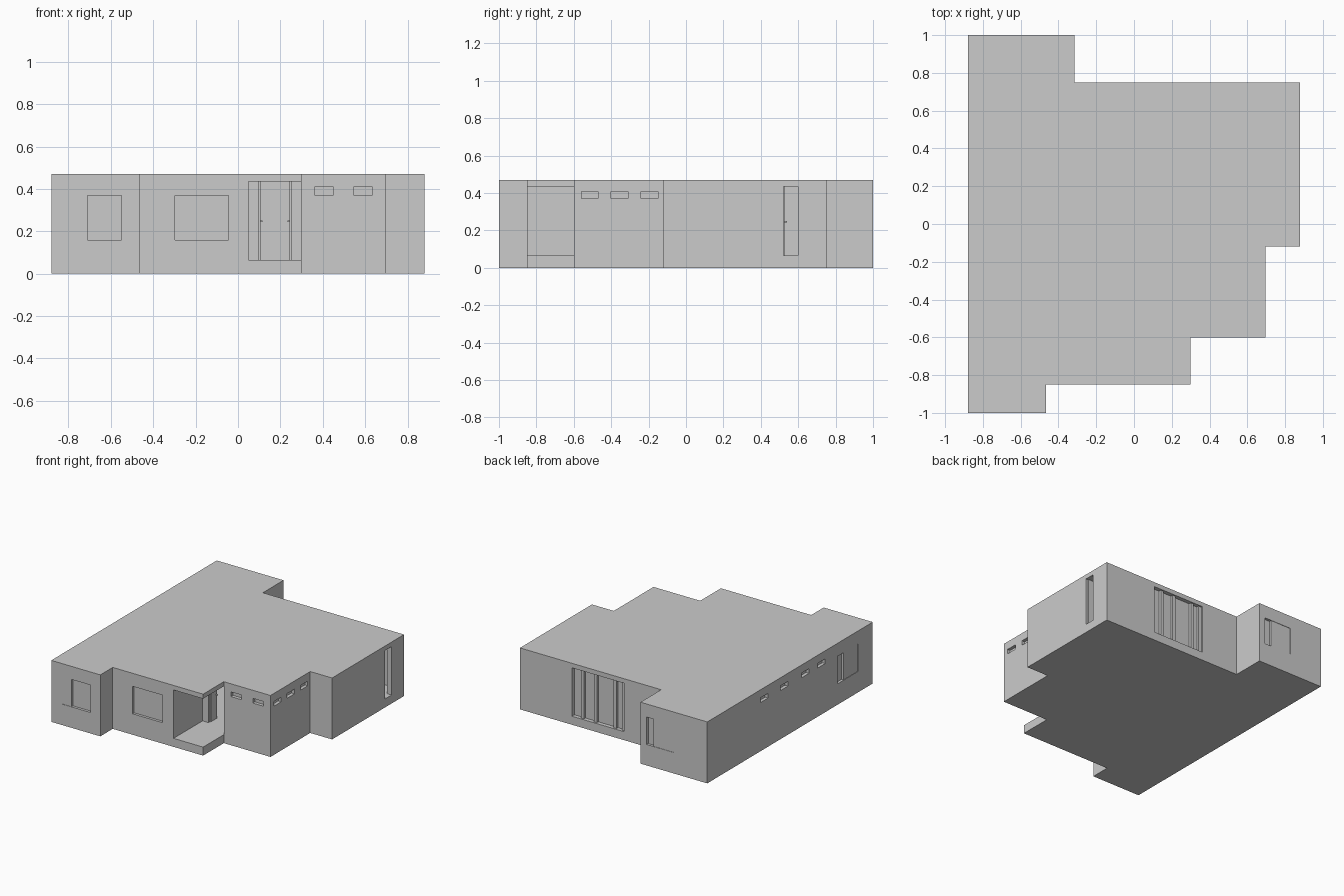
import bpy, bmesh

if "Cube" in bpy.data.objects:
    bpy.data.objects.remove(bpy.data.objects["Cube"])

H, FLOOR, CEIL = 0.47, 0.065, 0.435


def prism(name, pts, z0, z1):
    """Extrude a plan outline from z0 to z1."""
    bm = bmesh.new()
    face = bm.faces.new([bm.verts.new((x, y, z0)) for x, y in pts])
    ext = bmesh.ops.extrude_face_region(bm, geom=[face])["geom"]
    bmesh.ops.translate(bm, vec=(0, 0, z1 - z0),
                        verts=[v for v in ext if isinstance(v, bmesh.types.BMVert)])
    bmesh.ops.recalc_face_normals(bm, faces=bm.faces)
    mesh = bpy.data.meshes.new(name)
    bm.to_mesh(mesh)
    bm.free()
    ob = bpy.data.objects.new(name, mesh)
    bpy.context.collection.objects.link(ob)
    return ob


def box(name, x0, x1, y0, y1, z0, z1):
    return prism(name, [(x0, y0), (x1, y0), (x1, y1), (x0, y1)], z0, z1)


# House shell
house = prism("house_shell", [
    (-0.88, -1), (-0.465, -1), (-0.465, -0.85), (0.30, -0.85), (0.30, -0.60),
    (0.695, -0.60), (0.695, -0.12), (0.88, -0.12), (0.88, 0.75),
    (-0.315, 0.75), (-0.315, 1), (-0.88, 1)], 0, H)


def cut(ob):
    ob.hide_render = True
    mod = house.modifiers.new("cut", "BOOLEAN")
    mod.operation, mod.solver, mod.object = "DIFFERENCE", "EXACT", ob


def wall_box(name, wall, a0, a1, z0, z1, near, far):
    """Box on a wall (axis, plane, inward sign), from depth near to depth far."""
    axis, plane, inward = wall
    d = sorted((plane + inward * near, plane + inward * far))
    if axis == "y":
        return box(name, a0, a1, d[0], d[1], z0, z1)
    return box(name, d[0], d[1], a0, a1, z0, z1)


# Hollow interior and corner porch
cut(prism("room_cutter", [
    (-0.84, -0.96), (-0.505, -0.96), (-0.505, -0.81), (0.01, -0.81), (0.01, -0.46),
    (0.34, -0.46), (0.34, -0.56), (0.655, -0.56), (0.655, -0.08), (0.84, -0.08),
    (0.84, 0.71), (-0.355, 0.71), (-0.355, 0.96), (-0.84, 0.96)], FLOOR, CEIL))
cut(prism("porch_cutter", [(0.05, -0.9), (0.4, -0.9), (0.30, -0.60),
                           (0.30, -0.50), (0.05, -0.50)], FLOOR, CEIL))

# Door openings: entrance, side door, rear sliding door
cut(box("entrance_cutter", 0.10, 0.25, -0.52, -0.44, FLOOR, CEIL))
cut(box("side_door_cutter", 0.82, 0.90, 0.52, 0.60, FLOOR, CEIL))
cut(box("sliding_door_cutter", 0.0, 0.44, 0.69, 0.77, FLOOR, CEIL))

# High slit windows
LEFT, BACK = ("x", -0.88, 1), ("y", 1.0, -1)
slits = [(("x", 0.695, -1), y) for y in (-0.515, -0.355, -0.195)]
slits += [(("y", -0.60, 1), x) for x in (0.405, 0.59)]
slits += [(LEFT, y) for y in (0.31, 0.07, -0.185, -0.38)]
for wall, c in slits:
    cut(wall_box("slit_cutter", wall, c - 0.045, c + 0.045, 0.372, 0.408, -0.02, 0.025))

# Shallow large windows with one raised sash: wall, start, end, sash end
for wall, a0, a1, sash in [(("y", -1.0, 1), -0.79, -0.55, -0.71),
                           (("y", -0.85, 1), -0.297, -0.045, None),
                           (BACK, -0.60, -0.367, -0.425),
                           (LEFT, -0.82, -0.576, -0.65)]:
    cut(wall_box("window_cutter", wall, a0, a1, 0.16, 0.37, -0.02, 0.02))
    if sash:
        wall_box("window_sash", wall, a0, sash, 0.16, 0.37, 0.003, 0.021)

# Apply the cuts and remove the cutters
deps = bpy.context.evaluated_depsgraph_get()
mesh = bpy.data.meshes.new_from_object(house.evaluated_get(deps))
cutters = [m.object for m in house.modifiers]
house.modifiers.clear()
house.data = mesh
for ob in cutters:
    bpy.data.objects.remove(ob)

# Rear sliding door glass and uprights
box("sliding_door_glass", 0.0, 0.44, 0.71, 0.72, FLOOR, CEIL)
for x in (0.013, 0.083, 0.25, 0.36):
    box("sliding_door_upright", x - 0.013, x + 0.013, 0.715, 0.738, FLOOR, CEIL)

# Open door leaves with handles
for x, s in ((0.103, 1), (0.247, -1)):
    box("entrance_leaf", x - 0.003, x + 0.003, -0.48, -0.405, FLOOR, CEIL)
    box("entrance_handle", *sorted((x, x + s * 0.013)), -0.42, -0.41, 0.243, 0.251)
box("side_door_leaf", 0.78, 0.86, 0.521, 0.527, FLOOR, CEIL)
box("side_door_handle", 0.787, 0.797, 0.525, 0.539, 0.243, 0.251)
